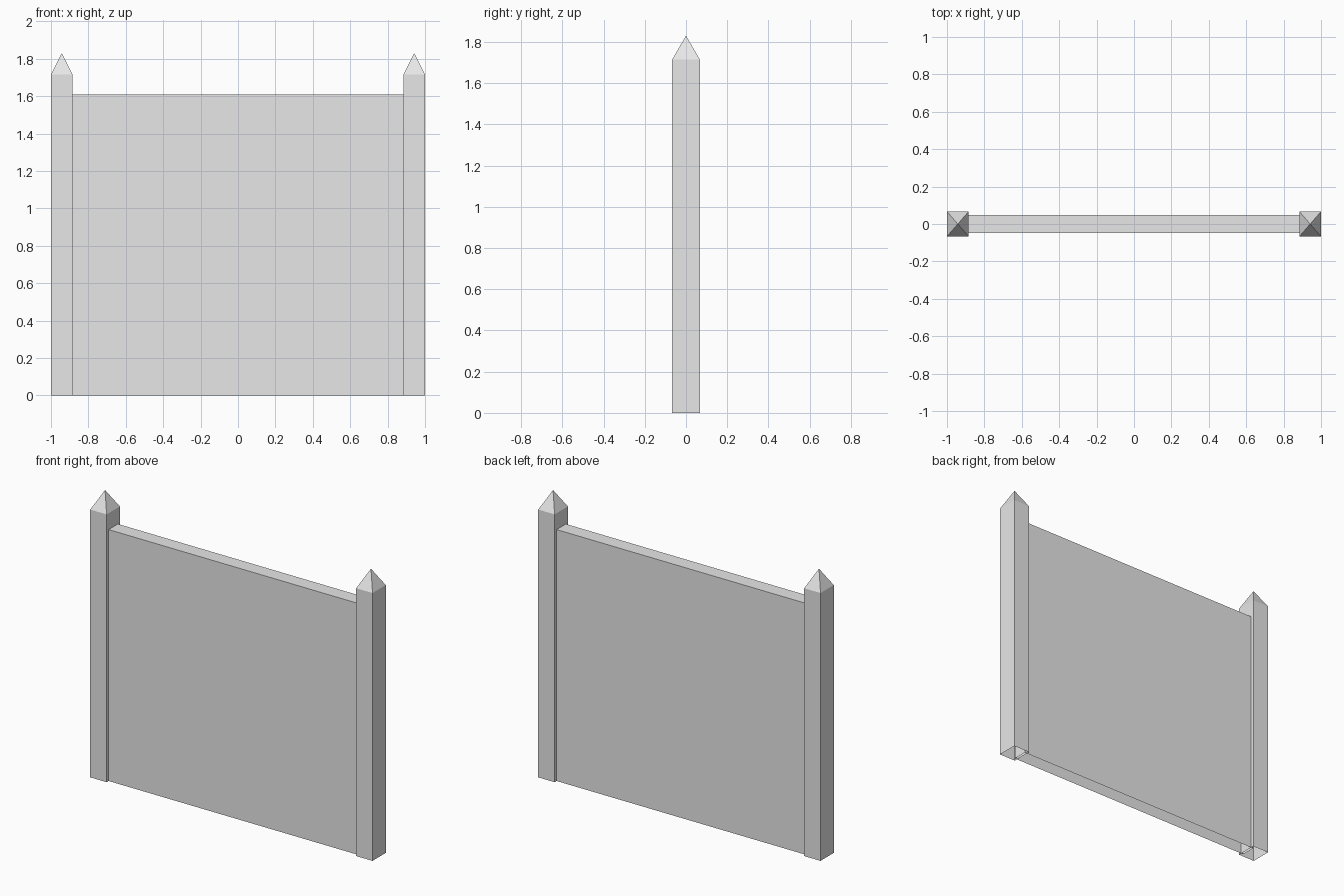
import bpy
import bmesh

default = bpy.data.objects.get("Cube")
if default:
    bpy.data.objects.remove(default, do_unlink=True)

# Single pale grey material
GREY = (0.8, 0.8, 0.8, 1)
grey = bpy.data.materials.new("pale_grey")
grey.use_nodes = True
grey.diffuse_color = GREY
grey.node_tree.nodes["Principled BSDF"].inputs["Base Color"].default_value = GREY


def hollow_block(name, x, half_x, half_y, height, peak=None):
    """Open-bottomed block, with a flat top or a pyramid rising to peak."""
    bm = bmesh.new()
    corners = [(-1, -1), (1, -1), (1, 1), (-1, 1)]
    low, high = [[bm.verts.new((x + sx * half_x, sy * half_y, z)) for sx, sy in corners]
                 for z in (0, height)]
    tip = bm.verts.new((x, 0, peak)) if peak else None
    for i in range(4):
        j = (i + 1) % 4
        bm.faces.new((low[i], low[j], high[j], high[i]))
        if tip:
            bm.faces.new((high[i], high[j], tip))
    if not tip:
        bm.faces.new(high)
    mesh = bpy.data.meshes.new(name)
    bm.to_mesh(mesh)
    bm.free()
    mesh.materials.append(grey)
    obj = bpy.data.objects.new(name, mesh)
    bpy.context.collection.objects.link(obj)
    return obj


# Wall panel, its ends tucked into the posts
hollow_block("panel", 0, 0.9, 0.047, 1.61)

# Pointed posts at both ends
for side, x in (("left", 0.942), ("right", -0.942)):
    hollow_block(side + "_post", x, 0.058, 0.067, 1.715, peak=1.83)
